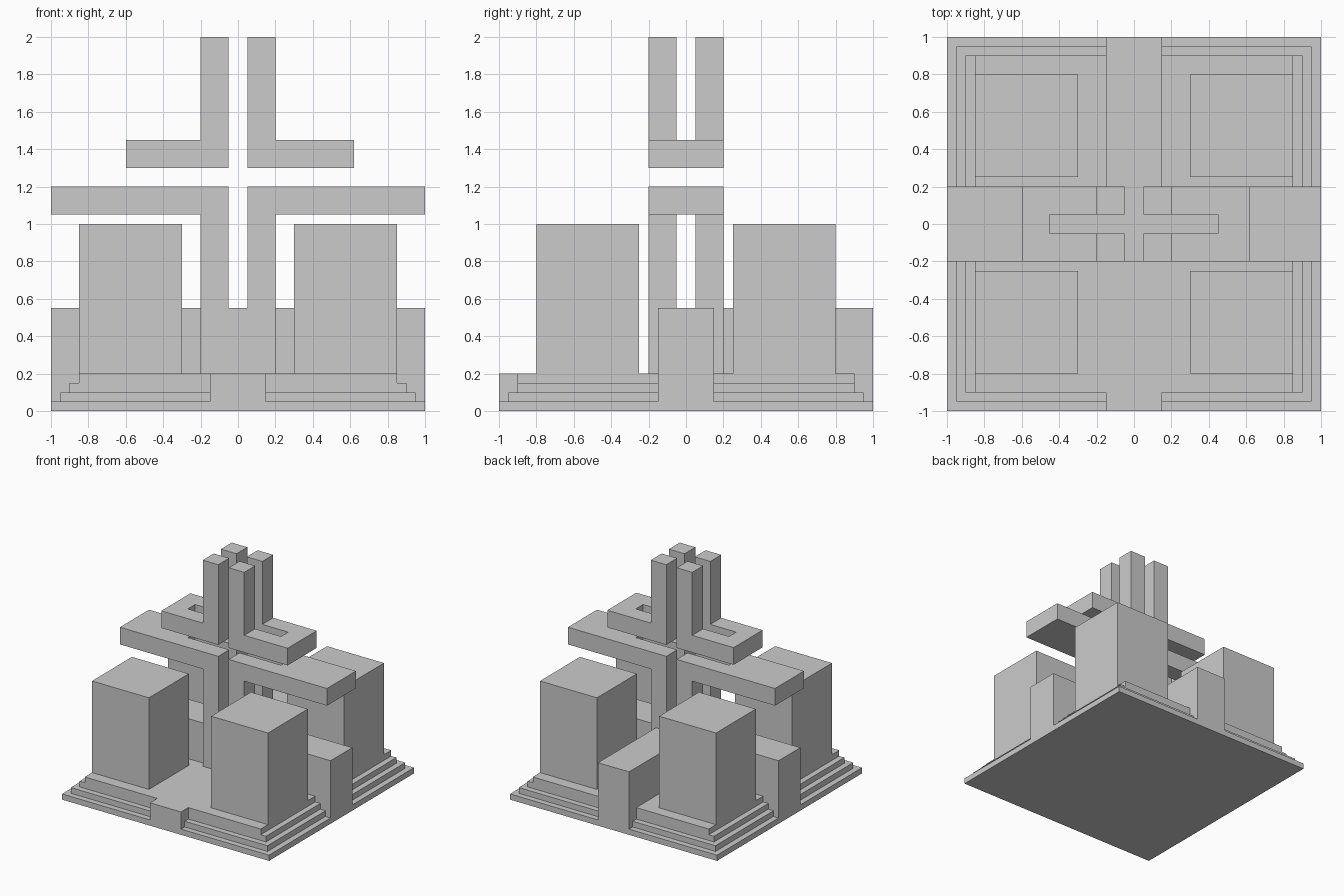
import bpy
import bmesh

cube = bpy.data.objects.get("Cube")
if cube:
    bpy.data.objects.remove(cube, do_unlink=True)

# Single stone colour
stone = bpy.data.materials.new("grey_stone")
stone.use_nodes = True
colour = (0.6, 0.6, 0.6, 1)
stone.diffuse_color = colour
stone.node_tree.nodes["Principled BSDF"].inputs["Base Color"].default_value = colour


def prism(name, outline, z0, z1):
    """Extrude a flat outline from z0 up to z1."""
    bm = bmesh.new()
    face = bm.faces.new([bm.verts.new((x, y, z0)) for x, y in outline])
    grown = bmesh.ops.extrude_face_region(bm, geom=[face])["geom"]
    top = [v for v in grown if isinstance(v, bmesh.types.BMVert)]
    bmesh.ops.translate(bm, verts=top, vec=(0, 0, z1 - z0))
    bmesh.ops.recalc_face_normals(bm, faces=bm.faces)
    mesh = bpy.data.meshes.new(name)
    bm.to_mesh(mesh)
    bm.free()
    mesh.materials.append(stone)
    obj = bpy.data.objects.new(name, mesh)
    bpy.context.collection.objects.link(obj)
    return obj


def box(name, x0, x1, y0, y1, z0, z1):
    return prism(name, [(x0, y0), (x1, y0), (x1, y1), (x0, y1)], z0, z1)


# Stepped plinth
steps = [(1, 1), (0.95, 0.95), (0.9, 0.9), (0.85, 0.9)]
for i, (hx, hy) in enumerate(steps):
    box(f"plinth_step_{i + 1}", -hx, hx, -hy, hy, i * 0.05, (i + 1) * 0.05)

# Low front walkway, tall walls on the other three sides, central pedestal
box("front_walkway", -0.15, 0.15, -1, -0.85, 0, 0.2)
box("back_wall", -0.15, 0.15, 0.2, 1, 0, 0.55)
box("right_wall", -1, -0.2, -0.15, 0.15, 0, 0.55)
box("left_wall", 0.2, 1, -0.15, 0.15, 0, 0.55)
box("central_pedestal", -0.2, 0.2, -0.2, 0.2, 0.2, 0.55)

# Four corner blocks and the clustered posts
for sx, side in ((-1, "right"), (1, "left")):
    for sy, end in ((-1, "front"), (1, "back")):
        tag = f"{end}_{side}"
        box(f"{tag}_block", sx * 0.3, sx * 0.85, sy * 0.25, sy * 0.8, 0.2, 1)
        for level, z0, z1 in (("lower", 0.55, 1.05), ("upper", 1.45, 2)):
            box(f"{tag}_{level}_post", sx * 0.05, sx * 0.2,
                sy * 0.05, sy * 0.2, z0, z1)


# Slotted arms, open towards the centre
def slotted_arm(name, s, reach, z0, z1):
    half = [(0.05, 0.05), (0.05, 0.2), (reach, 0.2)]
    outline = half + [(x, -y) for x, y in reversed(half)]
    outline += [(0.45, -0.05), (0.45, 0.05)]
    prism(name, [(s * x, y) for x, y in outline], z0, z1)


slotted_arm("right_lower_arm", -1, 1, 1.05, 1.2)
slotted_arm("left_lower_arm", 1, 1, 1.05, 1.2)
slotted_arm("right_upper_arm", -1, 0.6, 1.3, 1.45)
slotted_arm("left_upper_arm", 1, 0.62, 1.3, 1.45)
